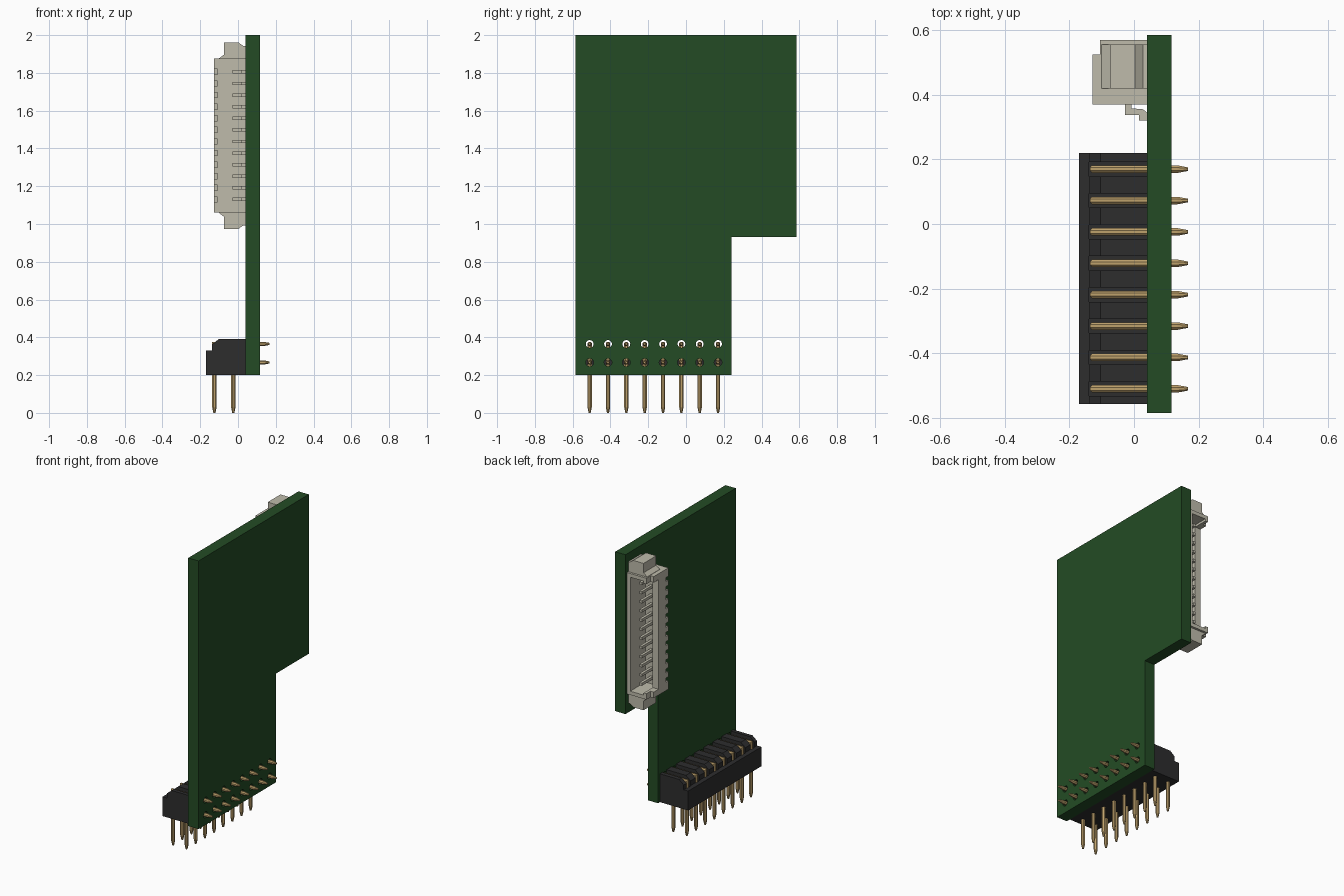
import bpy, bmesh, math
from mathutils import Vector

if "Cube" in bpy.data.objects:
    bpy.data.objects.remove(bpy.data.objects["Cube"], do_unlink=True)


def material(name, rgb):
    m = bpy.data.materials.new(name)
    m.use_nodes = True
    col = (*rgb, 1.0)
    m.diffuse_color = col
    bsdf = next(n for n in m.node_tree.nodes if n.type == 'BSDF_PRINCIPLED')
    bsdf.inputs["Base Color"].default_value = col
    return m


GREEN = material("board green", (0.017, 0.071, 0.018))
BLACK = material("black plastic", (0.026, 0.026, 0.027))
GOLD = material("gold metal", (0.52, 0.36, 0.15))
BEIGE = material("pale plastic", (0.52, 0.50, 0.41))


def finish(name, bm, mat=None):
    bmesh.ops.recalc_face_normals(bm, faces=bm.faces[:])
    me = bpy.data.meshes.new(name)
    bm.to_mesh(me)
    bm.free()
    ob = bpy.data.objects.new(name, me)
    bpy.context.collection.objects.link(ob)
    if mat:
        me.materials.append(mat)
    return ob


def add_box(bm, x0, x1, y0, y1, z0, z1):
    vs = bmesh.ops.create_cube(bm, size=1)["verts"]
    for v in vs:
        v.co = ((x0, x1)[v.co.x > 0], (y0, y1)[v.co.y > 0], (z0, z1)[v.co.z > 0])


def add_prism(bm, pts, axis, a, b):
    """Extrude a 2D outline along an axis: x takes (y,z), y takes (x,z), z takes (x,y)."""
    def place(p, d):
        c = list(p)
        c.insert("xyz".index(axis), d)
        return bm.verts.new(c)
    lo = [place(p, a) for p in pts]
    hi = [place(p, b) for p in pts]
    bm.faces.new(lo)
    bm.faces.new(hi[::-1])
    for i in range(len(pts)):
        j = (i + 1) % len(pts)
        bm.faces.new((lo[i], lo[j], hi[j], hi[i]))


def add_pin(bm, path, y, sides=8):
    """Sweep a round section along (x, z, radius) points with mitred bends."""
    pts = [Vector(p[:2]) for p in path]
    rings = []
    for i, p in enumerate(pts):
        d0 = (p - pts[max(i - 1, 0)]).normalized() if i else (pts[1] - p).normalized()
        d1 = (pts[i + 1] - p).normalized() if i + 1 < len(pts) else d0
        t = (d0 + d1).normalized()
        n = Vector((-t.y, t.x)) / t.dot(d0)
        r = path[i][2]
        ring = []
        for k in range(sides):
            a = 2 * math.pi * (k + 0.5) / sides
            q = p + n * r * math.sin(a)
            ring.append(bm.verts.new((q.x, y + r * math.cos(a), q.y)))
        rings.append(ring)
    bm.faces.new(rings[0])
    bm.faces.new(rings[-1][::-1])
    for a, b in zip(rings, rings[1:]):
        for k in range(sides):
            j = (k + 1) % sides
            bm.faces.new((a[k], a[j], b[j], b[k]))


def cut(ob, bm):
    cutter = finish("cutter", bm)
    cutter.hide_render = True
    mod = ob.modifiers.new("cut", 'BOOLEAN')
    mod.operation, mod.solver, mod.object = 'DIFFERENCE', 'EXACT', cutter
    bpy.context.view_layer.objects.active = ob
    bpy.ops.object.modifier_apply(modifier=mod.name)
    bpy.data.objects.remove(cutter, do_unlink=True)


PIN_Y = [-0.51 + 0.0971 * i for i in range(8)]
ROWS = [(-0.125, 0.365), (-0.025, 0.267)]   # x of the leg, z of the tail

# Circuit board with drilled holes
bm = bmesh.new()
add_prism(bm, [(-0.585, 0.2), (0.24, 0.2), (0.24, 0.93), (0.585, 0.93),
               (0.585, 2.0), (-0.585, 2.0)], "x", 0.04, 0.116)
board = finish("circuit_board", bm, GREEN)
bm = bmesh.new()
for y in PIN_Y:
    for _, z in ROWS:
        ring = [(y + 0.021 * math.cos(k * math.pi / 6), z + 0.021 * math.sin(k * math.pi / 6))
                for k in range(12)]
        add_prism(bm, ring, "x", 0.0, 0.2)
cut(board, bm)

# Header housing with a slot around every pin pair
bm = bmesh.new()
add_prism(bm, [(-0.17, 0.2), (0.04, 0.2), (0.04, 0.39), (-0.103, 0.39),
               (-0.137, 0.362), (-0.137, 0.33), (-0.17, 0.33)], "y", -0.557, 0.22)
header = finish("header_housing", bm, BLACK)
bm = bmesh.new()
for y in PIN_Y:
    add_box(bm, -0.14, 0.06, y - 0.022, y + 0.022, 0.24, 0.45)
cut(header, bm)

# Bent header pins
bm = bmesh.new()
for y in PIN_Y:
    for x, z in ROWS:
        add_pin(bm, [(x, 0.0, 0.006), (x, 0.03, 0.0125), (x, z, 0.0125),
                     (0.135, z, 0.0125), (0.167, z, 0.006)], y)
finish("header_pins", bm, GOLD)

# Socket shell: stepped outline, hollow towards the back
PITCH_Z = [1.13 + 0.0614 * i for i in range(12)]
bm = bmesh.new()
add_prism(bm, [(0.04, 0.37), (0.04, 0.57), (-0.105, 0.57), (-0.105, 0.525),
               (-0.128, 0.525), (-0.128, 0.37)], "z", 1.06, 1.875)
shell = finish("socket_shell", bm, BEIGE)
bm = bmesh.new()
add_box(bm, -0.085, 0.015, 0.41, 0.6, 1.085, 1.85)       # cavity
cut(shell, bm)
bm = bmesh.new()
add_box(bm, -0.2, -0.06, 0.475, 0.6, 1.1, 1.835)         # lowered outer wall
cut(shell, bm)
bm = bmesh.new()
for z in PITCH_Z:
    add_box(bm, -0.2, -0.108, 0.3, 0.393, z - 0.014, z + 0.014)   # corner notches
cut(shell, bm)

# Solder tabs at both ends of the socket, mirrored about its middle
bm = bmesh.new()
tab = [(-0.1, 0.4), (-0.1, 0.41), (-0.073, 0.43), (-0.073, 0.493),
       (0.003, 0.493), (0.028, 0.475), (0.04, 0.475), (0.04, 0.4)]
for s in (1, -1):
    add_prism(bm, [(x, 1.4675 + s * z) for x, z in tab], "y", 0.42, 0.555)
finish("socket_end_tabs", bm, BEIGE)

# Contacts inside the socket and their stepped leads
bm = bmesh.new()
lead = [(-0.028, 0.38), (-0.028, 0.337), (0.016, 0.337), (0.016, 0.32),
        (0.04, 0.32), (0.04, 0.345), (0.028, 0.355), (-0.008, 0.358), (-0.008, 0.38)]
for z in PITCH_Z:
    add_box(bm, -0.043, -0.025, 0.4, 0.53, z - 0.009, z + 0.009)
    add_prism(bm, lead, "z", z - 0.009, z + 0.009)
finish("socket_contacts", bm, BEIGE)
